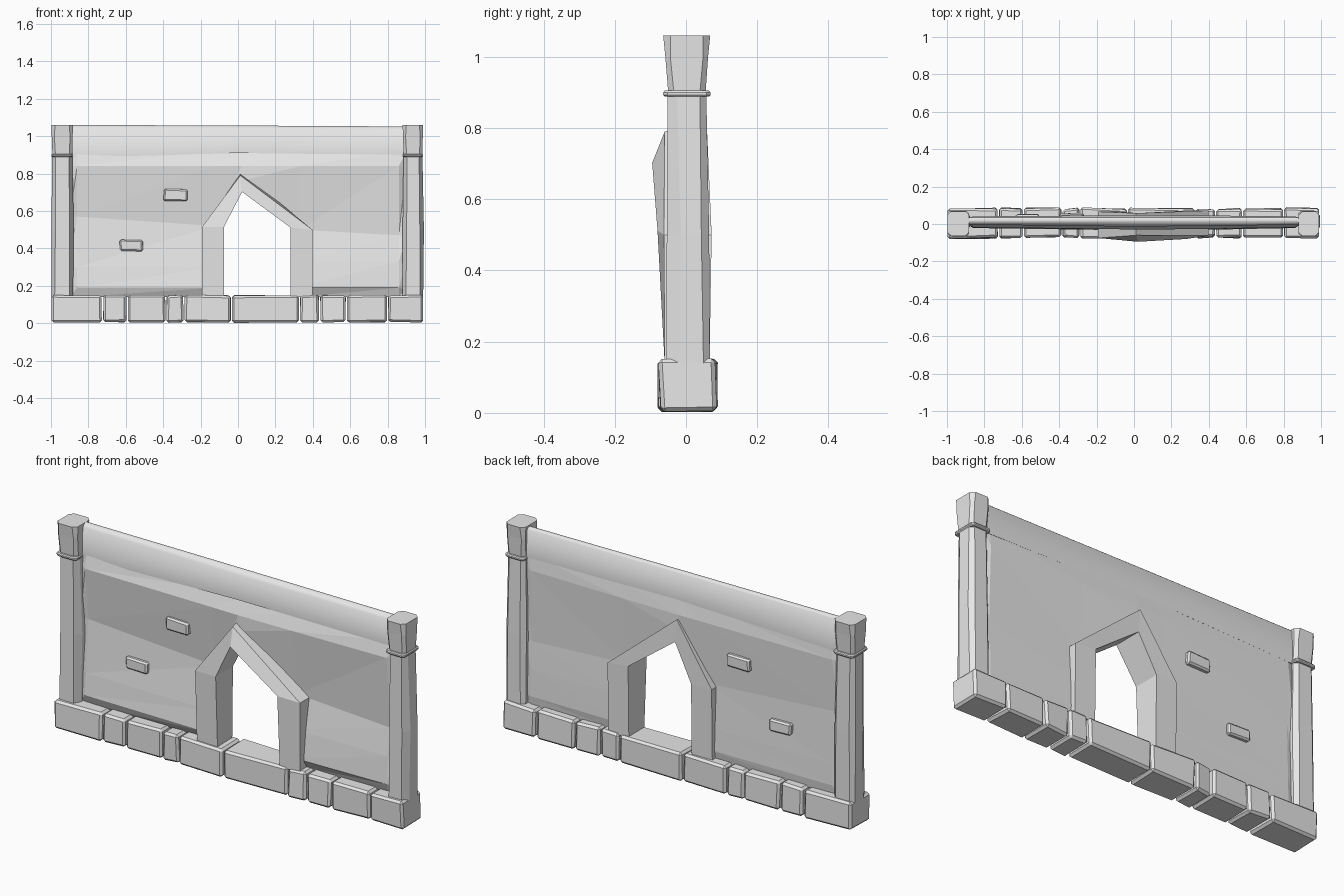
import bpy, bmesh, random
from mathutils import Vector

random.seed(4)
cube = bpy.data.objects.get("Cube")
if cube:
    bpy.data.objects.remove(cube, do_unlink=True)

stone = bpy.data.materials.new("pale grey stone")
stone.use_nodes = True
GREY = (0.8, 0.8, 0.8, 1)
stone.diffuse_color = GREY
stone.node_tree.nodes["Principled BSDF"].inputs["Base Color"].default_value = GREY


def finish(name, bm, smooth=None):
    bmesh.ops.recalc_face_normals(bm, faces=bm.faces)
    mesh = bpy.data.meshes.new(name)
    bm.to_mesh(mesh)
    bm.free()
    mesh.materials.append(stone)
    ob = bpy.data.objects.new(name, mesh)
    bpy.context.collection.objects.link(ob)
    if smooth:
        bpy.ops.object.select_all(action='DESELECT')
        ob.select_set(True)
        bpy.context.view_layer.objects.active = ob
        bpy.ops.object.shade_smooth_by_angle(angle=smooth)
    return ob


def block(name, lo, hi, bevel, wobble):
    """Chiselled block between two corners, with slightly uneven vertices."""
    bm = bmesh.new()
    bmesh.ops.create_cube(bm, size=1)
    lo, hi = Vector(lo), Vector(hi)
    for v in bm.verts:
        for i in range(3):
            low = v.co[i] < 0
            shift = random.uniform(0, wobble[i])
            v.co[i] = lo[i] + shift if low else hi[i] - shift
    bmesh.ops.bevel(bm, geom=bm.edges[:], offset=bevel, segments=1, affect='EDGES')
    return finish(name, bm)


def loft(name, rings, smooth=None):
    """Skin closed rings of points and cap both ends."""
    bm = bmesh.new()
    rows = [[bm.verts.new(p) for p in ring] for ring in rings]
    n = len(rows[0])
    for a, b in zip(rows, rows[1:]):
        for i in range(n):
            j = (i + 1) % n
            bm.faces.new((a[i], a[j], b[j], b[i]))
    bm.faces.new(rows[0])
    bm.faces.new(rows[-1])
    return finish(name, bm, smooth)


def octagon(z, x0, x1, y0, y1, c, front=1):
    """Chamfered rectangle; front scales the depth of the front chamfers."""
    f = c * front
    return [(x0 + c, y0, z), (x1 - c, y0, z), (x1, y0 + f, z), (x1, y1 - c, z),
            (x1 - c, y1, z), (x0 + c, y1, z), (x0, y1 - c, z), (x0, y0 + f, z)]


# Foundation course
joints = [-1, -0.725, -0.592, -0.385, -0.288, -0.035, 0.328, 0.437, 0.58, 0.8, 0.994]
for i, (a, b) in enumerate(zip(joints, joints[1:])):
    block(f"foundation_stone_{i + 1}", (a + 0.002, -0.081, 0.002),
          (b - 0.002, 0.091, 0.153), 0.011, (0.004, 0.014, 0.007))

# Corner posts with collar and flared cap
for name, x0, x1 in (("right", -0.998, -0.882), ("left", 0.88, 0.99)):
    loft(f"{name}_post", [
        octagon(0.14, x0, x1, -0.055, 0.067, 0.018, 2),
        octagon(0.5, x0, x1 + 0.004, -0.054, 0.065, 0.022, 1.8),
        octagon(0.9, x0 + 0.005, x1 - 0.004, -0.052, 0.057, 0.018, 1.5)])
    loft(f"{name}_collar", [
        octagon(z, x0 - g, x1 + g, -0.064 - g, 0.069 + g, 0.012)
        for z, g in ((0.888, -0.004), (0.893, 0), (0.9, 0), (0.905, -0.004))])
    loft(f"{name}_post_cap", [
        octagon(0.9, x0 + 0.006, x1 - 0.004, -0.05, 0.055, 0.016),
        octagon(1.0, x0 + 0.002, x1 - 0.002, -0.058, 0.062, 0.014),
        octagon(1.06, x0, x1, -0.064, 0.068, 0.02)])


# Top beam with sloping upper edges
def beam_ring(x, low, high, front):
    return [(x, front, low), (x, front, high - 0.018), (x, 0.012, high),
            (x, 0.026, high), (x, 0.036, high - 0.008), (x, 0.036, low)]


loft("top_beam", [beam_ring(-0.9, 0.885, 1.06, -0.003),
                  beam_ring(0.0, 0.91, 1.057, -0.014),
                  beam_ring(0.9, 0.9, 1.052, -0.004)], 0.9)

# Wall panel: bevelled rim, hollowed faces and a pointed opening
columns = [-0.9, -0.86, -0.13, 0.02, 0.33, 0.86, 0.9]
levels = [0.14, 0.19, 0.3, 0.53, 0.84, 0.92]
peaks = {2: 0.52, 3: 0.76, 4: 0.5}
bulge = [0, 0.7, 1, 1.1, 1, 0.7, 0]
front_depth = [0.005, 0.035, 0.02, -0.01, 0.03, 0.004]
back_depth = [0.004, 0.014, 0.01, 0, 0.018, 0.006]
bm = bmesh.new()


def wall_side(base, direction, depths):
    grid = []
    for c, x in enumerate(columns):
        col = []
        for r, z in enumerate(levels):
            # the wall stays proud around the point of the arch
            depth = depths[4] if c == 3 and r == 3 else depths[r]
            if r == 3:
                z = peaks.get(c, z + (0.04 if c < 2 else -0.06))
            if r == 2 and c > 3:
                z += 0.03
            y = base + direction * depth * bulge[c]
            col.append(bm.verts.new((x, y, z)))
        grid.append(col)
    for c in range(len(columns) - 1):
        for r in range(len(levels) - 1):
            if c in (2, 3) and r < 3:
                continue
            a, b, d, e = grid[c][r], grid[c + 1][r], grid[c + 1][r + 1], grid[c][r + 1]
            bm.faces.new((a, b, d))
            bm.faces.new((a, d, e))


wall_side(0.003, -1, front_depth)
wall_side(0.028, 1, back_depth)
rim = [e for e in bm.edges if e.is_boundary]
bmesh.ops.bridge_loops(bm, edges=rim)
finish("wall_panel", bm)

# Pointed door surround: one cross-section per corner of the arch
outer = [(-0.192, 0.14), (-0.192, 0.515), (0.012, 0.82), (0.397, 0.5), (0.397, 0.14)]
inner = [(-0.075, 0.14), (-0.075, 0.515), (0.022, 0.702), (0.28, 0.512), (0.28, 0.14)]
fronts = [(-0.06, -0.06), (-0.075, -0.075), (-0.06, -0.095), (-0.062, -0.08), (-0.06, -0.06)]
backs = [0.06, 0.066, 0.058, 0.072, 0.066]
sections = []
for (ox, oz), (ix, iz), (fo, fi), yb in zip(outer, inner, fronts, backs):
    drop = 0.03 if oz > 0.7 else 0
    sections.append([(ox, fo, oz - drop), (ix, fi, iz), (ix, yb, iz), (ox, yb, oz)])
loft("door_surround", sections)

# Loose bricks showing through both faces of the wall
uneven = (0.006, 0.006, 0.006)
block("upper_brick", (-0.4, -0.03, 0.65), (-0.265, 0.062, 0.72), 0.008, uneven)
block("lower_brick", (-0.635, -0.018, 0.382), (-0.505, 0.055, 0.448), 0.008, uneven)
